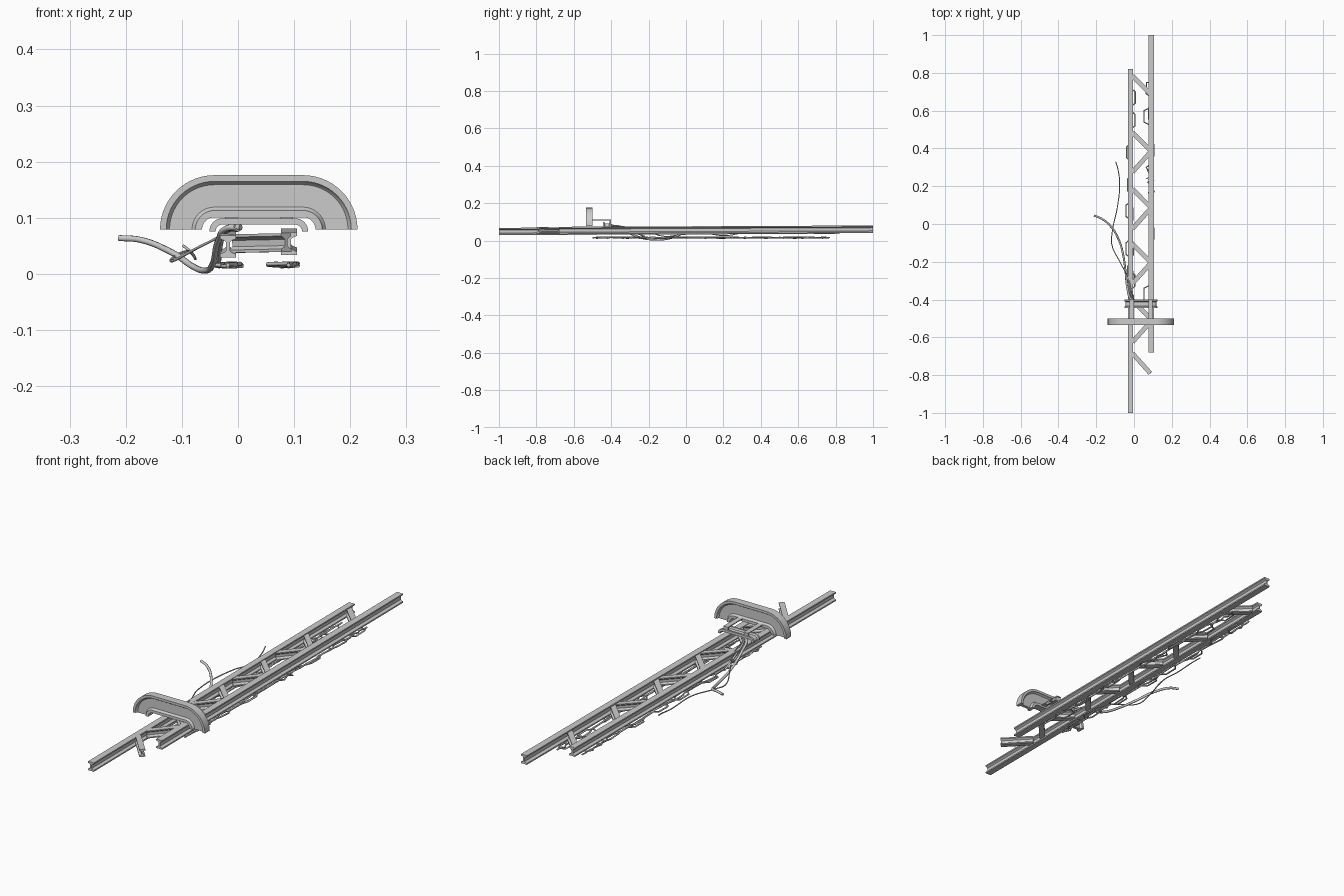
import bpy, bmesh, math, random
from mathutils import Vector

if "Cube" in bpy.data.objects:
    bpy.data.objects.remove(bpy.data.objects["Cube"])

random.seed(4)


def finish(name, bm, angle=35):
    bmesh.ops.recalc_face_normals(bm, faces=bm.faces)
    me = bpy.data.meshes.new(name)
    bm.to_mesh(me)
    bm.free()
    ob = bpy.data.objects.new(name, me)
    bpy.context.collection.objects.link(ob)
    bpy.ops.object.select_all(action='DESELECT')
    ob.select_set(True)
    bpy.context.view_layer.objects.active = ob
    bpy.ops.object.shade_smooth_by_angle(angle=math.radians(angle))
    return ob


def skin(name, rings):
    """Join matching closed rings of points and cap both ends."""
    bm = bmesh.new()
    vs = [[bm.verts.new(p) for p in r] for r in rings]
    n = len(rings[0])
    for a, b in zip(vs, vs[1:]):
        for i in range(n):
            j = (i + 1) % n
            bm.faces.new((a[i], a[j], b[j], b[i]))
    bm.faces.new(vs[0][::-1])
    bm.faces.new(vs[-1])
    return finish(name, bm)


def i_profile(w, h, flange, web):
    """I section with sloped inner flange faces, as (side, up) points."""
    w, h, t = w / 2, h / 2, web / 2
    q = [(w, h), (w, h - flange), (t + .003, h - flange - .003), (t, h - flange - .006)]
    right = q + [(x, -z) for x, z in reversed(q)]
    return right + [(-x, z) for x, z in reversed(right)]


def beam(name, p0, p1, w, h, flange=.006, web=.007):
    p0, p1 = Vector(p0), Vector(p1)
    d = (p1 - p0).normalized()
    side = d.cross(Vector((0, 0, 1))).normalized()
    up = side.cross(d)
    prof = i_profile(w, h, flange, web)
    return skin(name, [[p + side * s + up * u for s, u in prof] for p in (p0, p1)])


def half_stadium(name, cx, z0, a, section, steps=14):
    """Sweep an (offset, y) section over a flat-topped rounded arch."""
    rings = []
    for side, start in ((1, 0), (-1, 90)):
        for i in range(steps + 1):
            t = math.radians(start + 90 * i / steps)
            rings.append([(cx + side * a + r * math.cos(t), y, z0 + r * math.sin(t))
                          for r, y in section])
    return skin(name, rings)


def cable(name, pts, radius, smooth=True):
    cu = bpy.data.curves.new(name, 'CURVE')
    cu.dimensions = '3D'
    cu.bevel_depth = radius
    cu.bevel_resolution = 2
    cu.use_fill_caps = True
    if smooth:
        sp = cu.splines.new('BEZIER')
        sp.bezier_points.add(len(pts) - 1)
        for b, p in zip(sp.bezier_points, pts):
            b.co = p
            b.handle_left_type = b.handle_right_type = 'AUTO'
        sp.resolution_u = 8
    else:
        sp = cu.splines.new('POLY')
        sp.points.add(len(pts) - 1)
        for b, p in zip(sp.points, pts):
            b.co = (*p, 1)
    ob = bpy.data.objects.new(name, cu)
    bpy.context.collection.objects.link(ob)


# two long rails, each climbing very slightly to the back
beam("left_rail", (-.018, -1, .049), (-.018, .82, .056), .028, .039)
beam("right_rail", (.091, -.68, .054), (.091, 1, .061), .029, .04)

# zigzag bracing between the rails (one bay is missing near the back)
braces = [(.78, .69), (.48, .39), (.28, .38), (.18, .09), (-.02, .08), (-.11, -.20),
          (-.31, -.21), (-.41, -.50), (-.62, -.52), (-.69, -.79)]
for i, (yl, yr) in enumerate(braces):
    beam(f"brace_{i}", (-.008, yl + (yl - yr) * .05, .054), (.086, yr, .056), .024, .033, .005, .006)

# upright arch: outer rim, recessed web, inner rim
yc, d, w = -.518, .017, .007
arch = [(.097, d), (.086, d), (.083, w + .003), (.080, w), (.040, w), (.037, w + .003),
        (.034, d), (.022, d)]
section = [(r, yc + y) for r, y in arch] + [(r, yc - y) for r, y in reversed(arch)]
half_stadium("arch_plate", .037, .079, .079, section)

# low saddle bridging the rails behind the arch
saddle = [(.012, -.445), (.023, -.445), (.023, -.437), (.017, -.433), (.017, -.412),
          (.023, -.408), (.023, -.400), (.012, -.400)]
half_stadium("saddle", .037, .076, .065, saddle, 8)

# straps and posts tying the arch to the saddle
for n, x in (("left", -.012), ("right", .087)):
    bm = bmesh.new()
    for c, s in (((x, -.452, .111), (.022, .104, .004)), ((x, -.405, .103), (.022, .006, .018))):
        r = bmesh.ops.create_cube(bm, size=1)
        bmesh.ops.scale(bm, vec=s, verts=r['verts'])
        bmesh.ops.translate(bm, vec=c, verts=r['verts'])
    finish(n + "_strap", bm)

# loose cables trailing off the left side
cable("thick_cable", [(.005, -.41, .083), (-.018, -.395, .082), (-.035, -.34, .06), (-.045, -.25, .018),
                      (-.058, -.16, .006), (-.078, -.09, .012), (-.125, -.01, .042),
                      (-.175, .03, .061), (-.212, .045, .064)], .0055)
cable("thin_cable", [(-.005, -.41, .085), (-.03, -.29, .068), (-.075, -.20, .045), (-.117, -.11, .023),
                     (-.115, -.04, .03), (-.088, .09, .04), (-.076, .21, .027),
                     (-.085, .29, .04), (-.097, .33, .05)], .0025)
cable("short_cable", [(.0, -.41, .079), (-.022, -.36, .078), (-.03, -.30, .055), (-.034, -.22, .022)], .004)

# wires stepping from side to side below each rail: (y centre, x)
left = [(.67, .007), (.55, .005), (.38, -.038), (.22, -.012), (.07, -.042), (-.13, -.043), (-.30, .004), (-.42, -.02)]
right = [(.72, .065), (.57, .053), (.39, .106), (.27, .065), (.2, .107), (-.05, .105), (-.24, .085), (-.37, .053)]
for n, jogs, cx in (("left", left, -.018), ("right", right, .09)):
    for k in range(3):
        pts = [(cx, .75 - .04 * k, .016)]
        for y, x in jogs:
            x = x if k == 0 else cx + random.uniform(-.018, .016)
            y += random.uniform(-.02, .02) * (k > 0)
            for dy, f in ((.05, 0), (.03, 1), (-.03, 1), (-.05, 0)):
                pts.append((cx + (x - cx) * f, y + dy, .016 + random.uniform(-.003, .003)))
        pts.append((cx, -.50 + .03 * k, .016))
        pts.sort(key=lambda p: -p[1])
        cable(f"{n}_under_wire_{k}", pts, .0035, False)
